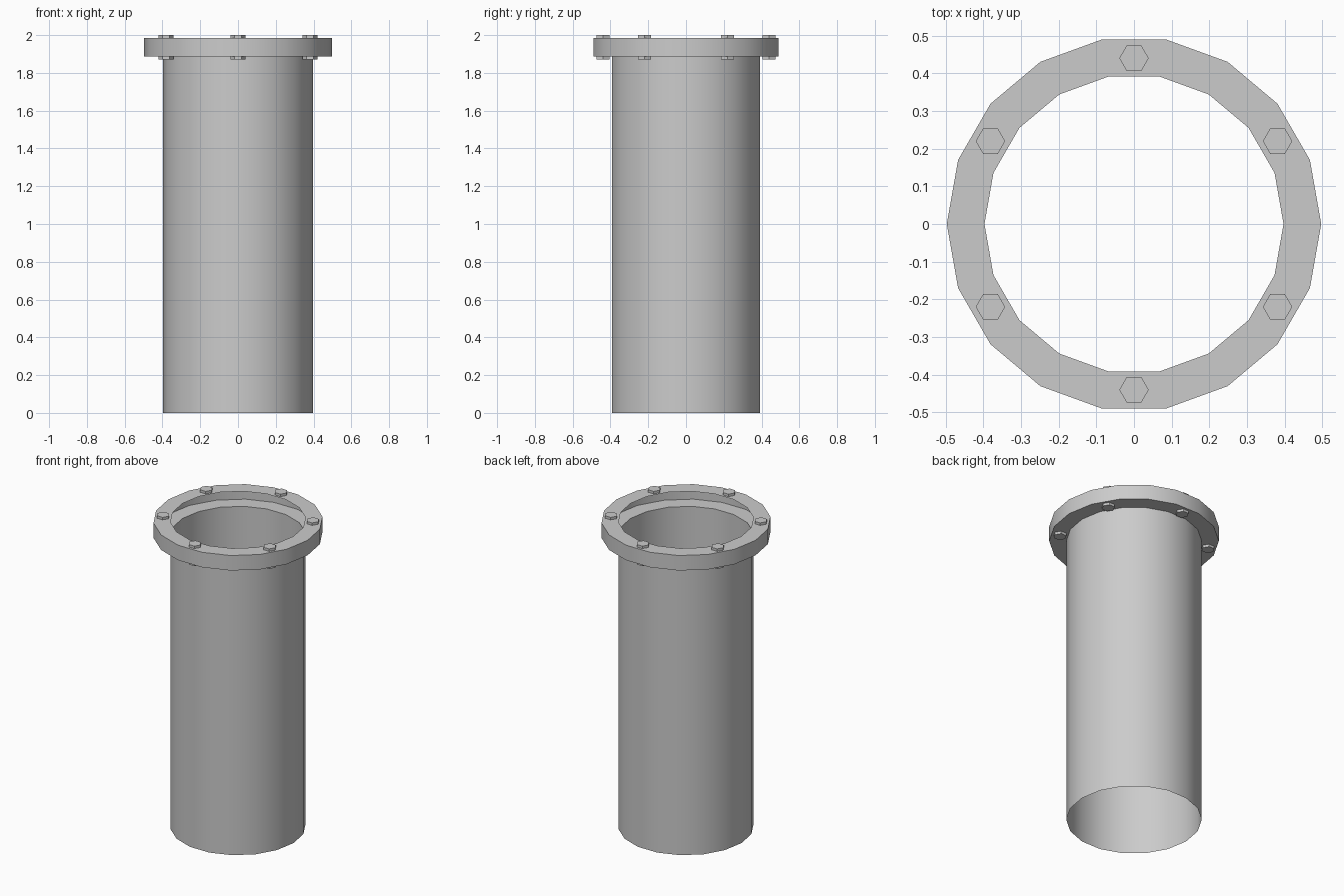
import bpy, bmesh, math

cube = bpy.data.objects.get("Cube")
if cube:
    bpy.data.objects.remove(cube, do_unlink=True)

SIDES = 18
PIPE_R, FLANGE_R, BOLT_RING_R, BOLT_R = 0.397, 0.497, 0.44, 0.039
FLANGE_LOW, FLANGE_HIGH = 1.887, 1.984
BOLT_HEAD = 0.016

metal = bpy.data.materials.new("light_grey_metal")
metal.use_nodes = True
grey = (0.6, 0.6, 0.6, 1)
metal.diffuse_color = grey
metal.node_tree.nodes["Principled BSDF"].inputs["Base Color"].default_value = grey


def finish(name, bm):
    mesh = bpy.data.meshes.new(name)
    bm.to_mesh(mesh)
    bm.free()
    obj = bpy.data.objects.new(name, mesh)
    bpy.context.collection.objects.link(obj)
    mesh.materials.append(metal)
    bpy.ops.object.select_all(action='DESELECT')
    obj.select_set(True)
    bpy.context.view_layer.objects.active = obj
    bpy.ops.object.shade_smooth_by_angle(angle=math.radians(30))
    return obj


def revolve(name, profile):
    """Spin an open (radius, height) profile into a thin shell."""
    bm = bmesh.new()
    rings = []
    for r, z in profile:
        rings.append([bm.verts.new((r * math.cos(math.tau * i / SIDES),
                                    r * math.sin(math.tau * i / SIDES), z))
                      for i in range(SIDES)])
    for low, high in zip(rings, rings[1:]):
        for i in range(SIDES):
            j = (i + 1) % SIDES
            bm.faces.new((low[i], low[j], high[j], high[i]))
    return finish(name, bm)


def bolt_head(name, angle, z):
    bm = bmesh.new()
    bmesh.ops.create_cone(bm, cap_ends=True, segments=6, radius1=BOLT_R,
                          radius2=BOLT_R, depth=BOLT_HEAD)
    # Hexagon corners point along x
    corner = max(bm.verts, key=lambda v: v.co.x).co
    turn = -math.atan2(corner.y, corner.x)
    for v in bm.verts:
        x, y = v.co.x, v.co.y
        v.co.x = x * math.cos(turn) - y * math.sin(turn)
        v.co.y = x * math.sin(turn) + y * math.cos(turn)
    obj = finish(name, bm)
    obj.location = (BOLT_RING_R * math.cos(angle),
                    BOLT_RING_R * math.sin(angle), z)


# Open thin-walled pipe
revolve("pipe", [(PIPE_R, 0), (PIPE_R, FLANGE_LOW)])

# Hollow flange, open towards the bore
revolve("flange", [(PIPE_R, FLANGE_LOW), (FLANGE_R, FLANGE_LOW),
                   (FLANGE_R, FLANGE_HIGH), (PIPE_R, FLANGE_HIGH)])

# Six pairs of hexagonal bolt heads
for k in range(6):
    a = math.radians(30 + 60 * k)
    bolt_head(f"top_bolt_{k + 1}", a, FLANGE_HIGH + BOLT_HEAD / 2)
    bolt_head(f"bottom_bolt_{k + 1}", a, FLANGE_LOW - BOLT_HEAD / 2)
